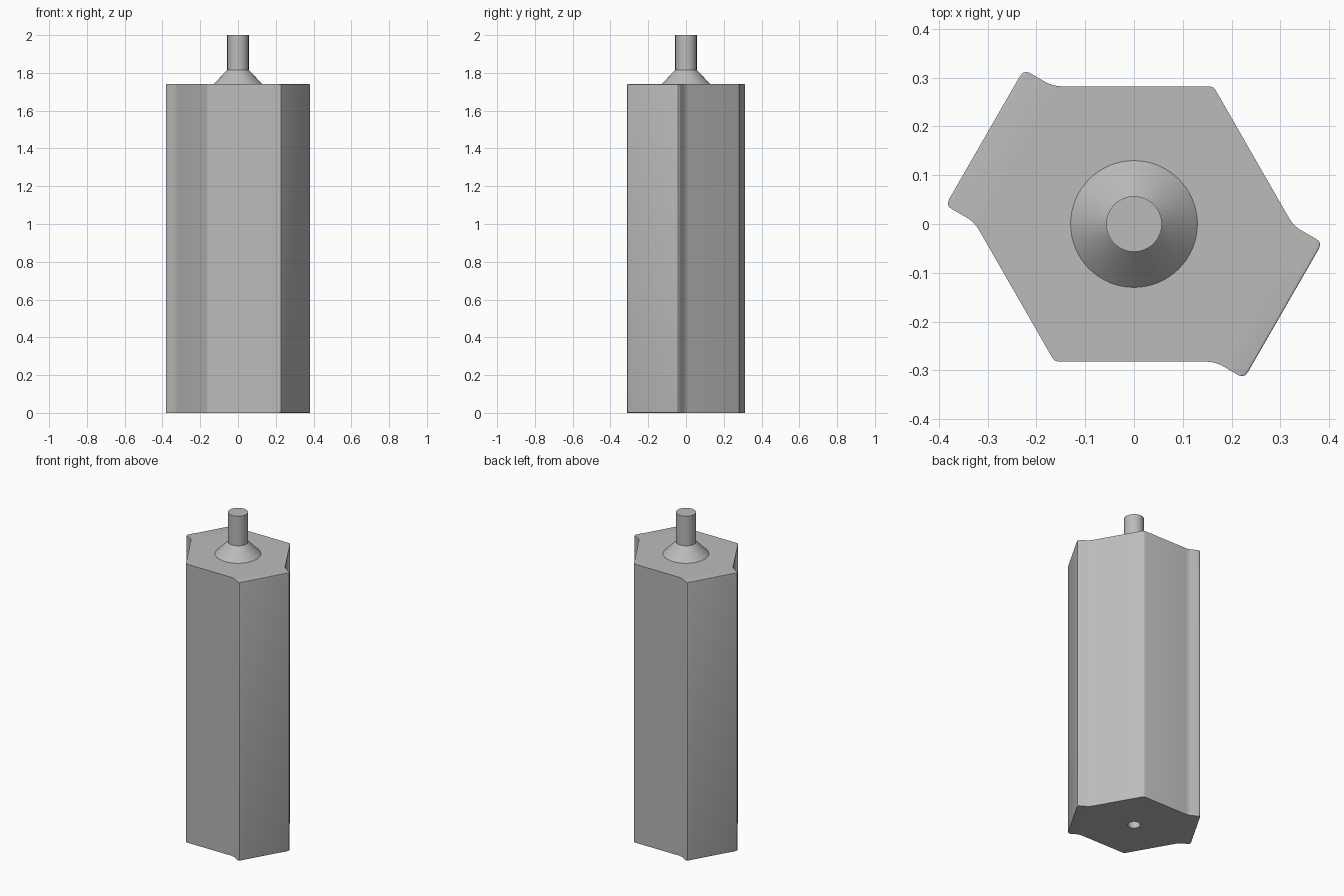
import bpy, bmesh, math
from mathutils import Vector

if "Cube" in bpy.data.objects:
    bpy.data.objects.remove(bpy.data.objects["Cube"], do_unlink=True)

TOP = 1.74

grey = bpy.data.materials.new("plain grey")
grey.use_nodes = True
grey.diffuse_color = (0.5, 0.5, 0.5, 1)
grey.node_tree.nodes["Principled BSDF"].inputs["Base Color"].default_value = grey.diffuse_color


def make_object(name, bm):
    bmesh.ops.recalc_face_normals(bm, faces=bm.faces)
    mesh = bpy.data.meshes.new(name)
    bm.to_mesh(mesh)
    bm.free()
    mesh.materials.append(grey)
    obj = bpy.data.objects.new(name, mesh)
    bpy.context.collection.objects.link(obj)
    return obj


def activate(obj):
    bpy.ops.object.select_all(action='DESELECT')
    obj.select_set(True)
    bpy.context.view_layer.objects.active = obj


def lathe(name, profile, steps=64):
    bm = bmesh.new()
    verts = [bm.verts.new((r, 0, z)) for r, z in profile]
    edges = [bm.edges.new(pair) for pair in zip(verts, verts[1:])]
    bmesh.ops.spin(bm, geom=verts + edges, cent=(0, 0, 0), axis=(0, 0, 1),
                   angle=math.tau, steps=steps)
    bmesh.ops.remove_doubles(bm, verts=bm.verts, dist=0.0001)
    return make_object(name, bm)


# Hexagonal body: half an outline, repeated by a half turn
half = [(0.374, -0.031), (0.380, -0.036), (0.382, -0.042), (0.379, -0.051),
        (0.234, -0.303), (0.228, -0.310), (0.221, -0.312), (0.214, -0.310),
        (0.178, -0.289), (0.164, -0.284), (0.147, -0.282),
        (-0.156, -0.282), (-0.162, -0.280), (-0.167, -0.275),
        (-0.318, -0.012), (-0.327, 0.001), (-0.339, 0.011)]
outline = half + [(-x, -y) for x, y in half]
bm = bmesh.new()
base = bm.faces.new([bm.verts.new((x, y, 0)) for x, y in outline])
raised = bmesh.ops.extrude_face_region(bm, geom=[base])["geom"]
bmesh.ops.translate(bm, vec=(0, 0, TOP),
                    verts=[v for v in raised if isinstance(v, bmesh.types.BMVert)])
if not any(f.normal.z < -0.9 or f.calc_center_median().z < 0.01 for f in bm.faces):
    bm.faces.new([v for v in bm.verts if v.co.z < 0.01])

# Rounded top and bottom rims on the two raised sides
out = Vector((math.cos(math.radians(30)), -0.5, 0))
rims = [e for e in bm.edges
        if abs(e.verts[0].co.z - e.verts[1].co.z) < 0.01
        and all(abs(v.co.dot(out)) > 0.345 for v in e.verts)]
bmesh.ops.bevel(bm, geom=rims, offset=0.012, segments=4, profile=0.5,
                affect='EDGES', clamp_overlap=True)
body = make_object("hexagonal_body", bm)

# Blind socket in the underside
cutter = lathe("socket_cutter", [(0, -0.1), (0.036, -0.1), (0.036, 0.25), (0, 0.25)], 32)
cutter.hide_render = True
cut = body.modifiers.new("socket", 'BOOLEAN')
cut.operation = 'DIFFERENCE'
cut.solver = 'EXACT'
cut.object = cutter
activate(body)
bpy.ops.object.modifier_apply(modifier=cut.name)
bpy.data.objects.remove(cutter, do_unlink=True)

# Flared top pin
pin = lathe("top_pin", [(0, TOP - 0.01), (0.13, TOP - 0.01), (0.13, TOP),
                        (0.057, 1.815), (0.057, 2.0), (0, 2.0)])

for obj in (body, pin):
    activate(obj)
    bpy.ops.object.shade_smooth_by_angle(angle=math.radians(32))
